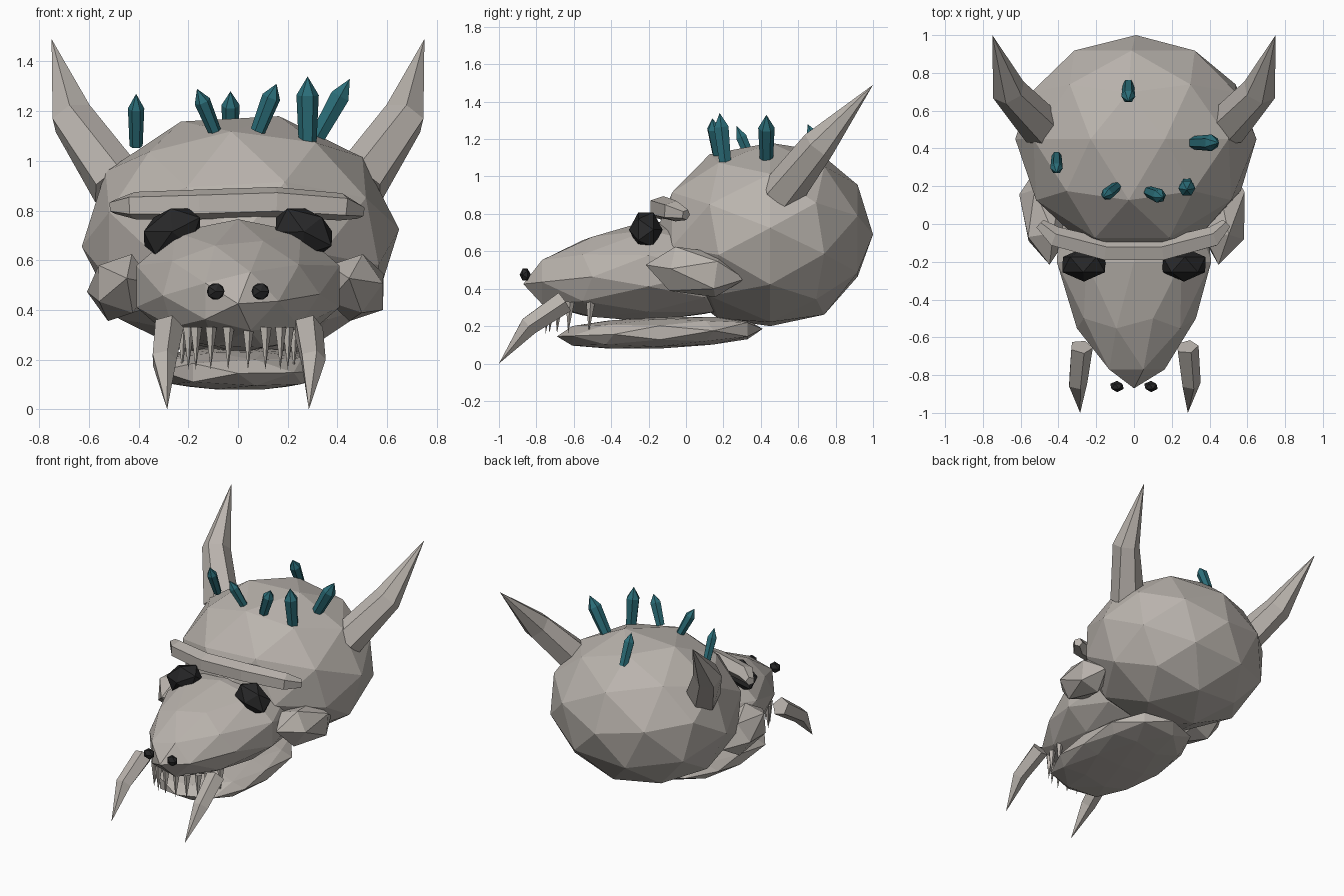
import bpy
import bmesh
from math import cos, sin, pi, radians, copysign
from mathutils import Vector, Matrix

cube = bpy.data.objects.get("Cube")
if cube:
    bpy.data.objects.remove(cube, do_unlink=True)


def material(name, color):
    mat = bpy.data.materials.new(name)
    mat.use_nodes = True
    mat.diffuse_color = (*color, 1)
    mat.node_tree.nodes["Principled BSDF"].inputs["Base Color"].default_value = (*color, 1)
    return mat


BONE = material("bone grey", (0.49, 0.455, 0.42))
DARK = material("charcoal", (0.02, 0.02, 0.021))
TEAL = material("teal crystal", (0.024, 0.155, 0.19))


def finish(bm, name, mat):
    bmesh.ops.recalc_face_normals(bm, faces=bm.faces)
    mesh = bpy.data.meshes.new(name)
    bm.to_mesh(mesh)
    bm.free()
    mesh.materials.append(mat)
    obj = bpy.data.objects.new(name, mesh)
    bpy.context.collection.objects.link(obj)
    return obj


def blob(name, mat, center, size, detail=2, spin=0, tilt=(0, 0, 0), shape=None):
    """Faceted ball with its poles along y, spun about them, optionally reshaped by a rule."""
    bm = bmesh.new()
    bmesh.ops.create_icosphere(bm, subdivisions=detail, radius=1)
    facing = Matrix.Rotation(radians(spin), 3, 'Y') @ Matrix.Rotation(pi / 2, 3, 'X')
    turn = Matrix.Identity(3)
    for axis, angle in zip("XYZ", tilt):
        turn = Matrix.Rotation(radians(angle), 3, axis) @ turn
    for v in bm.verts:
        unit = facing @ v.co
        p = Vector([a * b for a, b in zip(unit, size)])
        if shape:
            p = shape(unit, p)
        v.co = turn @ p + Vector(center)
    return finish(bm, name, mat)


def spike(name, mat, path, radii, sides=6):
    """Faceted tube along a path; a zero radius makes a point."""
    bm = bmesh.new()
    pts = [Vector(p) for p in path]
    rings = []
    for i, (p, r) in enumerate(zip(pts, radii)):
        along = pts[min(i + 1, len(pts) - 1)] - pts[max(i - 1, 0)]
        q = along.to_track_quat('Z', 'Y')
        if r == 0:
            rings.append([bm.verts.new(p)])
        else:
            rings.append([bm.verts.new(p + q @ Vector((r * cos(2 * pi * k / sides),
                                                       r * sin(2 * pi * k / sides), 0)))
                          for k in range(sides)])
    for a, b in zip(rings, rings[1:]):
        for k in range(sides):
            n = (k + 1) % sides
            if len(b) == 1:
                bm.faces.new((a[k], a[n], b[0]))
            else:
                bm.faces.new((a[k], a[n], b[n], b[k]))
    for ring in (rings[0], rings[-1]):
        if len(ring) > 1:
            bm.faces.new(ring)
    return finish(bm, name, mat)


# Skull, with the forehead pushed forward
def push_forehead(unit, p):
    return Vector((p.x, p.y * (1.12 if unit.y < 0 else 1), p.z))


blob("cranium", BONE, (0.01, 0.45, 0.69), (0.64, 0.55, 0.505), spin=14, shape=push_forehead)


# Snout narrows and droops toward the nose
def taper_snout(unit, p):
    t = max(0, -unit.y)
    return Vector((p.x * (1 - 0.33 * t), p.y, p.z * (1 - 0.15 * t) - 0.07 * t))


blob("snout", BONE, (0, -0.2, 0.495), (0.43, 0.67, 0.27), shape=taper_snout)


# Lower jaw is flat-bottomed and blunt
def widen_jaw(unit, p):
    flat = copysign(abs(unit.z) ** 0.7, unit.z) * 0.085
    return Vector((p.x * (1 + 0.35 * unit.y ** 2), p.y, flat + 0.02 * unit.y))


blob("lower_jaw", BONE, (0, -0.14, 0.165), (0.34, 0.55, 0.085), shape=widen_jaw)

# Brow ridge sweeps back at both ends
spike("brow_ridge", BONE,
      [(-0.5, 0, 0.815), (-0.42, -0.07, 0.82), (-0.15, -0.14, 0.825),
       (0.15, -0.14, 0.835), (0.42, -0.07, 0.815), (0.49, 0, 0.795)],
      [0.03, 0.058, 0.063, 0.063, 0.058, 0.03], sides=5)

# Paired parts
for side, s in (("left", 1), ("right", -1)):
    blob(side + "_cheek", BONE, (s * 0.475, 0.05, 0.49), (0.135, 0.27, 0.14),
         detail=1, tilt=(-8, 0, -s * 6))
    blob(side + "_eye", DARK, (s * 0.265, -0.215, 0.715), (0.14, 0.09, 0.1),
         detail=1, tilt=(0, s * 27, 0))
    blob(side + "_nostril", DARK, (s * 0.09, -0.86, 0.475), (0.04, 0.03, 0.038), detail=1)
    spike(side + "_horn", BONE,
          [(s * 0.485, 0.51, 0.905), (s * 0.665, 0.71, 1.17), (s * 0.75, 1.0, 1.49)],
          [0.115, 0.092, 0])
    spike(side + "_tusk", BONE,
          [(s * 0.28, -0.65, 0.33), (s * 0.3, -0.84, 0.2), (s * 0.285, -1.0, 0.0)],
          [0.062, 0.053, 0], sides=5)
    # Upper teeth follow the curve of the snout
    for i, (x, y) in enumerate([(0.04, -0.74), (0.11, -0.72), (0.17, -0.68),
                                (0.2, -0.62), (0.225, -0.51)]):
        spike(f"{side}_tooth_{i + 1}", BONE,
              [(s * x, y, 0.33), (s * x, y - 0.01, 0.16)], [0.025, 0], sides=5)

# Crystals growing from the crown: base, tip, radius
crystals = [
    ((-0.41, 0.36, 1.06), (-0.41, 0.27, 1.27), 0.033),
    ((-0.09, 0.2, 1.11), (-0.165, 0.14, 1.29), 0.033),
    ((0.08, 0.17, 1.12), (0.155, 0.14, 1.31), 0.038),
    ((0.28, 0.21, 1.07), (0.28, 0.18, 1.34), 0.045),
    ((0.31, 0.43, 1.08), (0.45, 0.43, 1.33), 0.044),
    ((-0.03, 0.74, 1.08), (-0.03, 0.65, 1.28), 0.037),
]
for i, (base, tip, r) in enumerate(crystals):
    a, b = Vector(base), Vector(tip)
    spike(f"crystal_{i + 1}", TEAL, [a, a.lerp(b, 0.72), b], [r * 0.8, r, 0])
